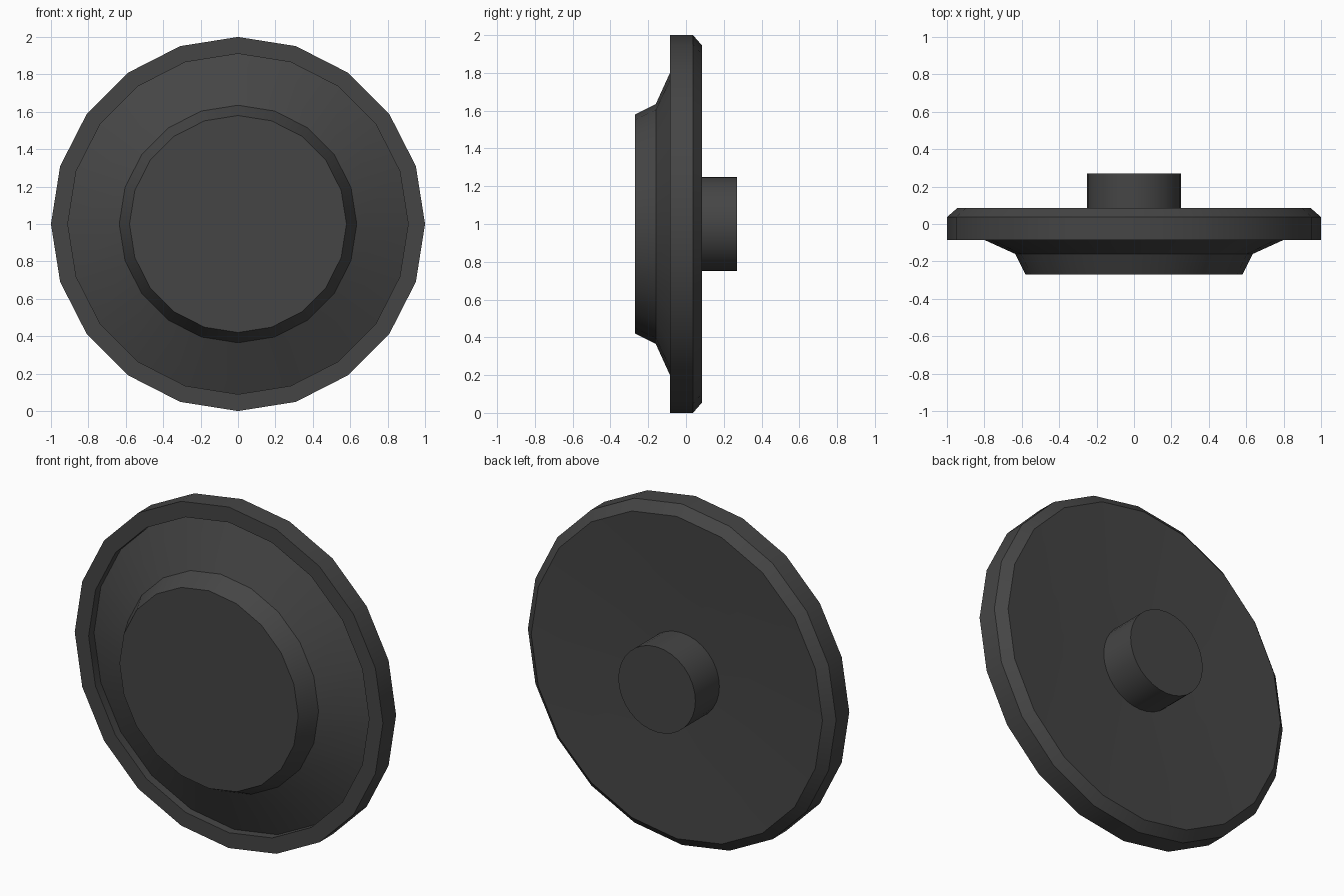
import bpy, bmesh, math

if "Cube" in bpy.data.objects:
    bpy.data.objects.remove(bpy.data.objects["Cube"])

mat = bpy.data.materials.new("dark_grey")
mat.diffuse_color = (0.06, 0.06, 0.06, 1)
mat.use_nodes = True
mat.node_tree.nodes["Principled BSDF"].inputs["Base Color"].default_value = mat.diffuse_color


def lathe(name, profile, sides):
    """Revolve (radius, y) points about the y axis at z = 1; cap an end whose radius is not 0."""
    bm = bmesh.new()
    rings = []
    for r, y in profile:
        rings.append([bm.verts.new((r * math.cos(2 * math.pi * i / sides), y,
                                    1 + r * math.sin(2 * math.pi * i / sides)))
                      for i in range(sides)])
    for a, b in zip(rings, rings[1:]):
        for i in range(sides):
            j = (i + 1) % sides
            bm.faces.new((a[i], a[j], b[j], b[i]))
    bm.faces.new(rings[0])
    bm.faces.new(rings[-1])
    bmesh.ops.recalc_face_normals(bm, faces=bm.faces)
    me = bpy.data.meshes.new(name)
    bm.to_mesh(me)
    bm.free()
    me.materials.append(mat)
    ob = bpy.data.objects.new(name, me)
    bpy.context.collection.objects.link(ob)
    bpy.ops.object.select_all(action='DESELECT')
    ob.select_set(True)
    bpy.context.view_layer.objects.active = ob
    bpy.ops.object.shade_smooth_by_angle(angle=math.radians(30))
    return ob


# Disc: raised front face, sloping shoulder, groove, rim, chamfer, shallow dished back
lathe("disc", [(0.58, -0.27), (0.635, -0.16), (0.91, -0.035), (0.91, -0.085),
               (1.0, -0.085), (1.0, 0.037), (0.945, 0.085), (0.2, 0.045)], 20)

# Round mounting stub on the back
lathe("rear_stub", [(0.25, 0.03), (0.25, 0.27)], 32)
